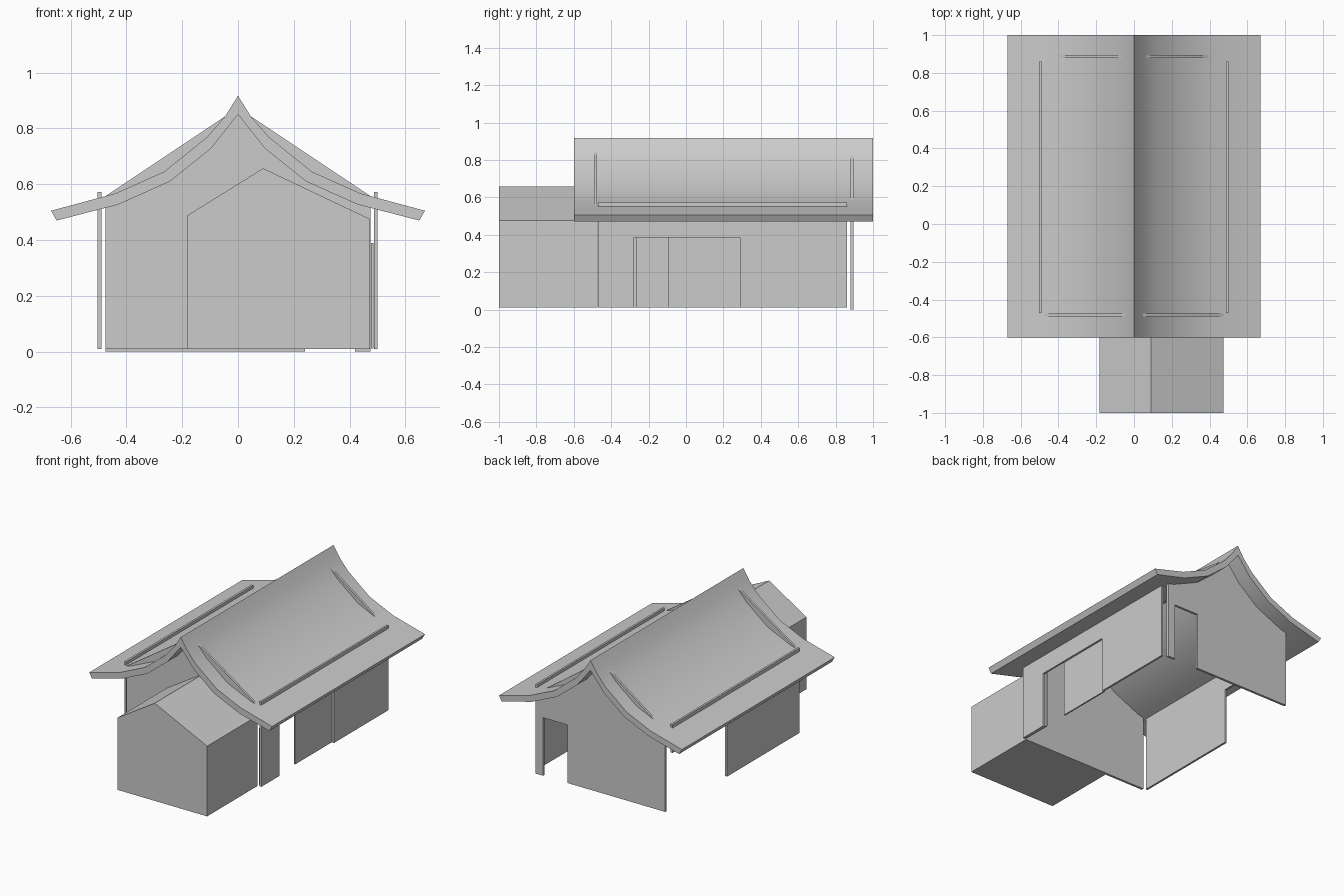
import bpy, bmesh
from mathutils import Vector

if "Cube" in bpy.data.objects:
    bpy.data.objects.remove(bpy.data.objects["Cube"])


def prism(name, pts, lo, hi, axis='y'):
    """Extrude a 2D profile: (x, z) along y, or (y, z) along x."""
    bm = bmesh.new()
    place = (lambda a, b, t: (a, t, b)) if axis == 'y' else (lambda a, b, t: (t, a, b))
    face = bm.faces.new([bm.verts.new(place(a, b, lo)) for a, b in pts])
    out = bmesh.ops.extrude_face_region(bm, geom=[face])
    verts = [v for v in out['geom'] if isinstance(v, bmesh.types.BMVert)]
    shift = Vector((0, hi - lo, 0)) if axis == 'y' else Vector((hi - lo, 0, 0))
    bmesh.ops.translate(bm, verts=verts, vec=shift)
    bmesh.ops.recalc_face_normals(bm, faces=bm.faces)
    mesh = bpy.data.meshes.new(name)
    bm.to_mesh(mesh)
    bm.free()
    ob = bpy.data.objects.new(name, mesh)
    bpy.context.collection.objects.link(ob)
    return ob


def rect(a0, a1, b0, b1):
    return [(a0, b0), (a1, b0), (a1, b1), (a0, b1)]


# curved roof with flared eaves
upper = [(0, .917), (.045, .845), (.11, .77), (.265, .645), (.44, .567), (.67, .505)]
lower = [(.65, .47), (.43, .527), (.244, .61), (.097, .728), (0, .85)]
half = upper + lower
mirrored = [(-x, z) for x, z in reversed(half[1:-1])]
roof = prism("roof", half + mirrored, -.6, 1)
bpy.context.view_layer.objects.active = roof
roof.select_set(True)
bpy.ops.object.shade_smooth_by_angle(angle=.5)

# front gable wall
prism("front_wall", [(-.475, .01), (.475, .01), (.475, .557), (0, .874), (-.475, .557)],
      -.491, -.475)

# back gable wall with doorway
prism("back_wall", [(-.475, 0), (.24, 0), (.24, .385), (.42, .385), (.42, 0), (.475, 0),
                    (.475, .53), (0, .868), (-.475, .53)], .88, .896)

# left wall with an opening at the back
prism("left_wall", [(-.47, .01), (.29, .01), (.29, .385), (.86, .385), (.86, .573), (-.47, .573)],
      -.504, -.49, 'x')

# right wall with a wide doorway
prism("right_wall", [(-.47, .01), (-.28, .01), (-.28, .385), (.29, .385), (.29, .01),
                     (.86, .01), (.86, .573), (-.47, .573)], .487, .5, 'x')

# sliding doors behind the right wall
for name, y0, y1 in (("closed_door", -.095, .288), ("open_door", -.46, -.265)):
    prism(name, rect(y0, y1, .012, .39), .476, .486, 'x')

# lean-to porch block with its own gable
prism("front_annex", [(-.182, .01), (.474, .01), (.474, .475), (.09, .657), (-.182, .488)],
      -1, -.474)
